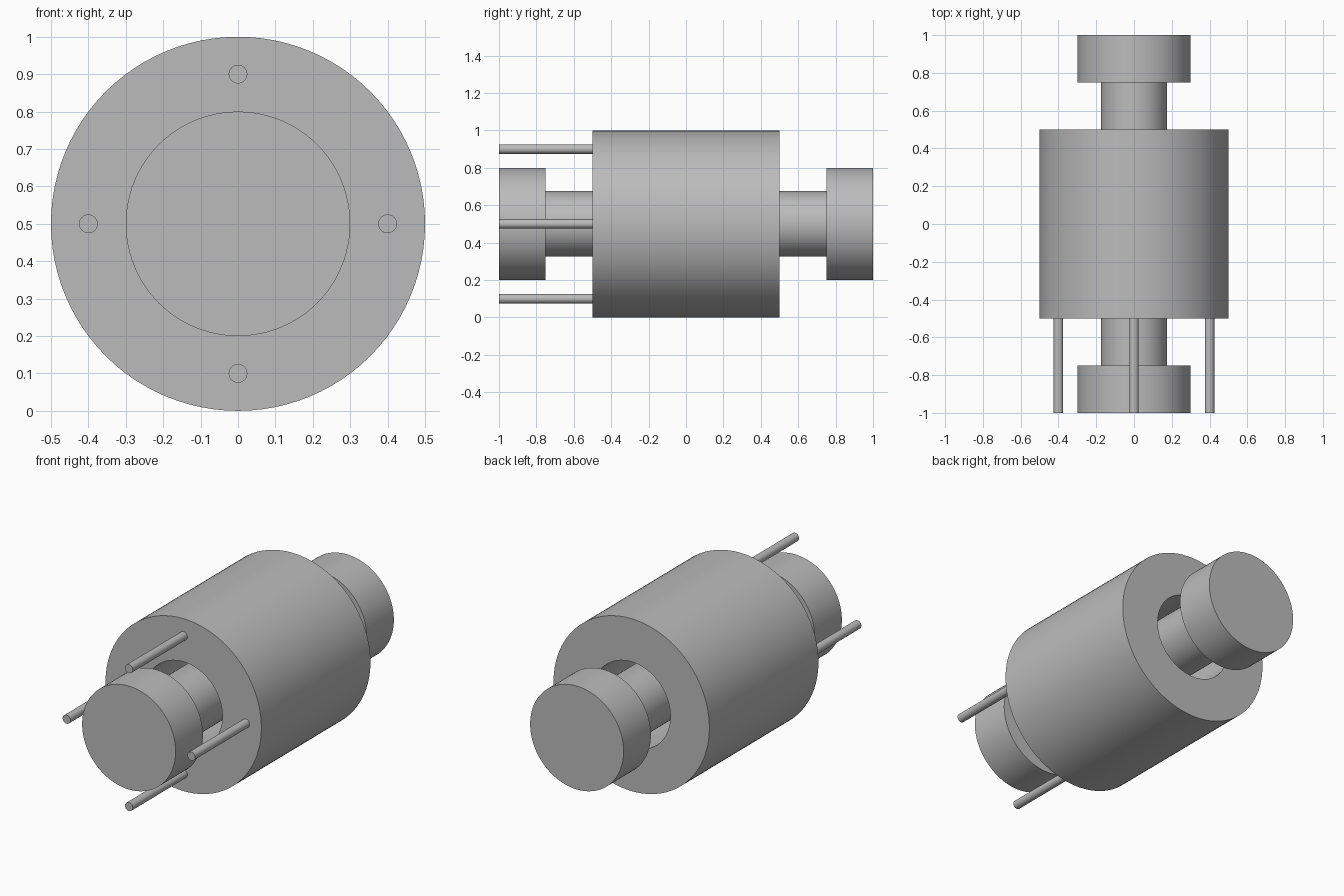
import bpy, math
from mathutils import Matrix

cube = bpy.data.objects.get("Cube")
if cube:
    bpy.data.objects.remove(cube, do_unlink=True)

AXIS_Z = 0.5   # height of the shared axis

metal = bpy.data.materials.new("plain grey")
metal.use_nodes = True
GREY = (0.5, 0.5, 0.5, 1)
metal.diffuse_color = GREY
metal.node_tree.nodes["Principled BSDF"].inputs["Base Color"].default_value = GREY


def lathe(name, profile, x=0, z=AXIS_Z, sides=96, closed=False):
    """Spin (radius, y) points around an axis parallel to y."""
    verts, faces, n = [], [], len(profile)
    for s in range(sides):
        a = math.tau * s / sides
        verts += [(x + r * math.cos(a), y, z + r * math.sin(a)) for r, y in profile]
    for s in range(sides):
        a, b = s * n, (s + 1) % sides * n
        for i in range(n if closed else n - 1):
            j = (i + 1) % n
            faces.append((a + i, a + j, b + j, b + i))
    if not closed:   # flat end caps
        faces.append([s * n for s in range(sides)])
        faces.append([s * n + n - 1 for s in reversed(range(sides))])
    mesh = bpy.data.meshes.new(name)
    mesh.from_pydata(verts, [], faces)
    mesh.materials.append(metal)
    obj = bpy.data.objects.new(name, mesh)
    bpy.context.collection.objects.link(obj)
    bpy.ops.object.select_all(action='DESELECT')
    obj.select_set(True)
    bpy.context.view_layer.objects.active = obj
    # consistent outward normals
    bpy.ops.object.mode_set(mode='EDIT')
    bpy.ops.mesh.select_all(action='SELECT')
    bpy.ops.mesh.normals_make_consistent(inside=False)
    bpy.ops.object.mode_set(mode='OBJECT')
    bpy.ops.object.shade_smooth_by_angle(angle=math.radians(30))
    return obj


# Hollow outer cylinder with a through bore
lathe("outer_sleeve", [(0.25, -0.5), (0.5, -0.5), (0.5, 0.5), (0.25, 0.5)], closed=True)

# Shaft running through the bore, with a wide head at each end
lathe("headed_shaft", [(0.3, -1), (0.3, -0.75), (0.175, -0.75),
                       (0.175, 0.75), (0.3, 0.75), (0.3, 1)])

# Four thin pins on the front face
for i, side in enumerate(("left", "top", "right", "bottom")):
    a = i * math.pi / 2
    lathe(side + "_pin", [(0.025, -1), (0.025, -0.5)],
          x=0.4 * math.cos(a), z=AXIS_Z + 0.4 * math.sin(a), sides=32)
